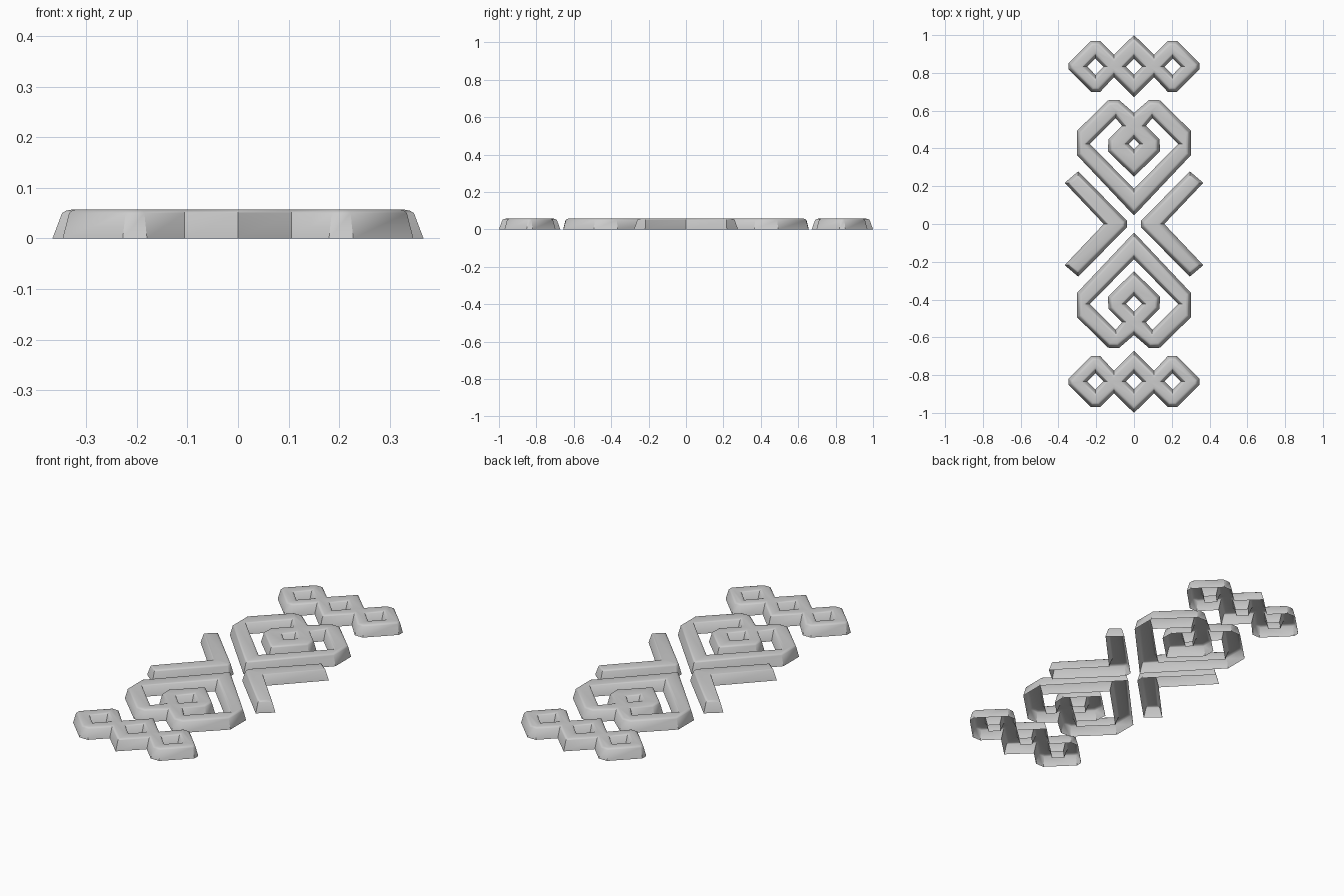
import bpy
from mathutils import Vector
from mathutils.geometry import tessellate_polygon

if "Cube" in bpy.data.objects:
    bpy.data.objects.remove(bpy.data.objects["Cube"])

stone = bpy.data.materials.new("plain_grey")
stone.diffuse_color = (0.6, 0.6, 0.6, 1)
stone.use_nodes = True
stone.node_tree.nodes["Principled BSDF"].inputs["Base Color"].default_value = stone.diffuse_color

# (height, inset) rings: tapered wall, then a soft chamfer up to the flat top
RINGS = [(0.0, 0.0), (0.05, 0.013), (0.0545, 0.018), (0.057, 0.026)]


def oriented(loop, ccw):
    """Return the loop with the wanted winding."""
    area = sum(a[0] * b[1] - b[0] * a[1] for a, b in zip(loop, loop[1:] + loop[:1]))
    return loop if (area > 0) == ccw else loop[::-1]


def inset(loop, d):
    """Mitred offset to the left of the loop direction."""
    pts = [Vector(p) for p in loop]
    out = []
    for i, p in enumerate(pts):
        e1 = (p - pts[i - 1]).normalized()
        e2 = (pts[(i + 1) % len(pts)] - p).normalized()
        n1, n2 = Vector((-e1.y, e1.x)), Vector((-e2.y, e2.x))
        out.append(p + (n1 + n2) * (d / (1 + n1.dot(n2))))
    return out


def mirrored(half):
    """Complete a right-hand half outline that starts and ends on x = 0."""
    return half + [(-x, y) for x, y in half[::-1] if x > 0]


def diamond(x, y, r):
    return [(x + r, y), (x, y + r), (x - r, y), (x, y - r)]


def plate(name, outline, holes=(), flip=1):
    """Hollow raised plate, open underneath, with through holes."""
    loops = [oriented([(x, y * flip) for x, y in lp], i == 0)
             for i, lp in enumerate([outline, *holes])]
    verts, faces, caps, cap_ids = [], [], [], []
    for lp in loops:
        n, base = len(lp), len(verts)
        for z, d in RINGS:
            verts += [(p.x, p.y, z) for p in inset(lp, d)]
        for r in range(len(RINGS) - 1):
            for i in range(n):
                j, a = (i + 1) % n, base + r * n
                faces.append((a + i, a + j, a + n + j, a + n + i))
        top = range(base + (len(RINGS) - 1) * n, base + len(RINGS) * n)
        caps.append([Vector(verts[k]) for k in top])
        cap_ids += list(top)
    # flat top with the holes left open
    for tri in tessellate_polygon(caps):
        a, b, c = (cap_ids[k] for k in tri)
        va, vb, vc = Vector(verts[a]), Vector(verts[b]), Vector(verts[c])
        faces.append((a, b, c) if (vb - va).cross(vc - va).z > 0 else (a, c, b))
    mesh = bpy.data.meshes.new(name)
    mesh.from_pydata(verts, [], faces)
    mesh.materials.append(stone)
    mesh.update()
    obj = bpy.data.objects.new(name, mesh)
    bpy.context.collection.objects.link(obj)
    bpy.ops.object.select_all(action='DESELECT')
    obj.select_set(True)
    bpy.context.view_layer.objects.active = obj
    bpy.ops.object.shade_smooth_by_angle(angle=0.6)


# chain of three linked diamonds
chain = mirrored([(0, .672), (.106, .778), (.18, .698), (.225, .698), (.347, .82),
                  (.347, .852), (.228, .97), (.18, .97), (.106, .897), (0, 1.0)])
chain_holes = [diamond(x, .833, .043) for x in (-.205, 0, .205)]

# heart-shaped scroll with a C-shaped channel around its centre
heart = mirrored([(0, .045), (.302, .365), (.302, .493), (.137, .655), (.08, .657), (0, .588)])
right_channel = [(0, .187), (.235, .424), (.097, .56), (.063, .52), (.135, .45),
                 (.138, .385), (0, .25)]
channel = right_channel + [(-x, y) for x, y in right_channel[::-1] if x > 0]

for label, flip, r in (("back", 1, .028), ("front", -1, .042)):
    plate(label + "_diamond_chain", chain, chain_holes, flip)
    plate(label + "_heart_scroll", heart, [channel, diamond(0, .423, r)], flip)

# pair of chevrons pointing at the centre
chevron = [(.037, -.018), (.296, -.278), (.367, -.218), (.16, 0),
           (.367, .218), (.296, .278), (.037, .018)]
for label, s in (("right", 1), ("left", -1)):
    plate(label + "_chevron", [(x * s, y) for x, y in chevron])
